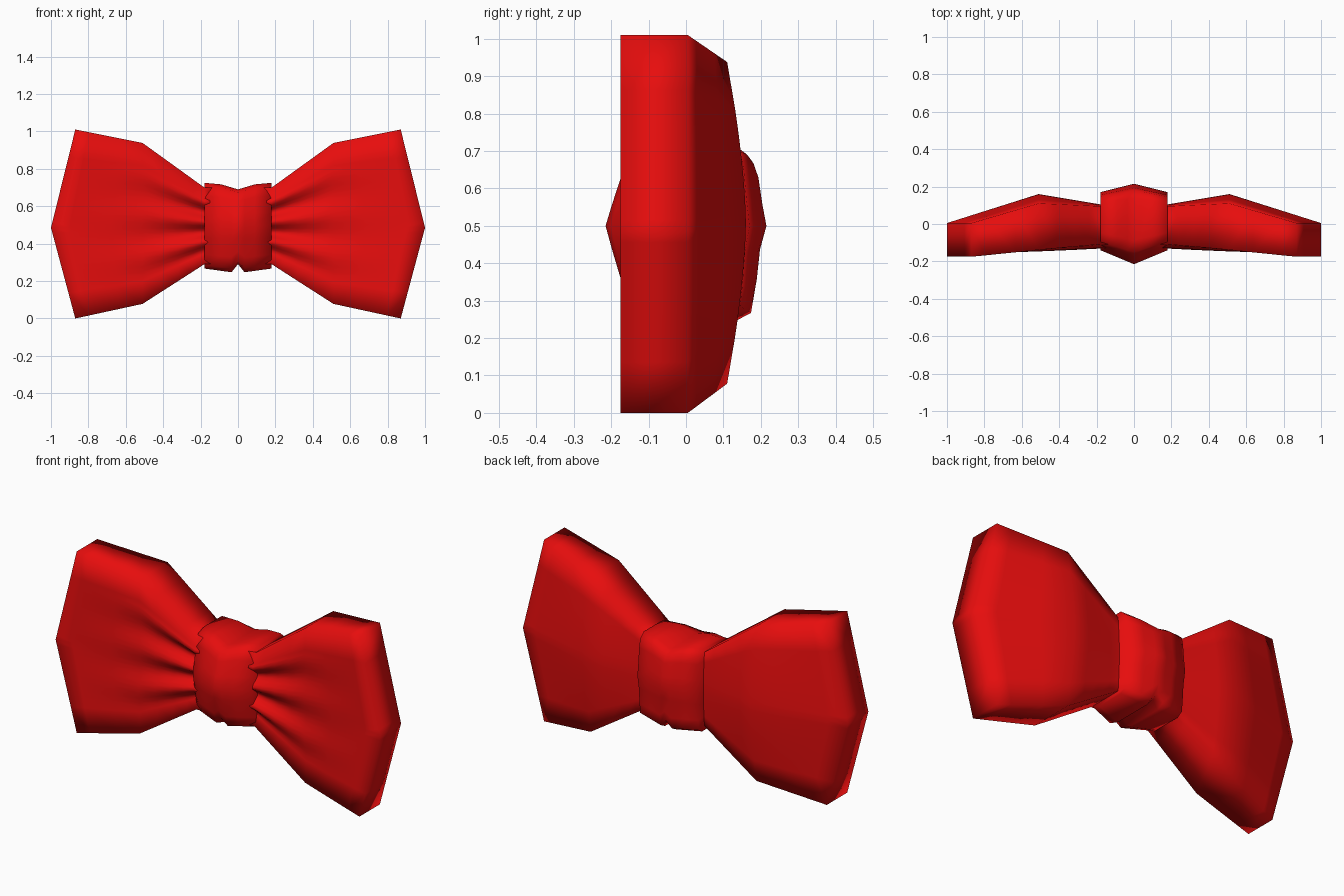
import bpy, bmesh, math

if "Cube" in bpy.data.objects:
    bpy.data.objects.remove(bpy.data.objects["Cube"], do_unlink=True)

red = bpy.data.materials.new("satin_red")
red.use_nodes = True
red.diffuse_color = (0.8, 0.004, 0.004, 1)
bsdf = next(n for n in red.node_tree.nodes if n.type == 'BSDF_PRINCIPLED')
bsdf.inputs["Base Color"].default_value = red.diffuse_color


def lerp(table, x):
    """Piecewise linear lookup in a list of (key, value) pairs."""
    if x <= table[0][0]:
        return table[0][1]
    for (a, p), (b, q) in zip(table, table[1:]):
        if x <= b:
            return p + (q - p) * (x - a) / (b - a)
    return table[-1][1]


def loft(name, rings):
    """Skin a list of closed rings, whose ends are closed by strips of quads."""
    bm = bmesh.new()
    loops = [[bm.verts.new(p) for p in ring] for ring in rings]
    n = len(loops[0])
    for a, b in zip(loops, loops[1:]):
        for i in range(n):
            j = (i + 1) % n
            bm.faces.new((a[i], a[j], b[j], b[i]))
    for cap in (loops[0], loops[-1]):
        for i in range(n // 2 - 1):
            bm.faces.new((cap[i], cap[i + 1], cap[n - 2 - i], cap[n - 1 - i]))
    bmesh.ops.recalc_face_normals(bm, faces=bm.faces[:])
    for face in bm.faces:
        face.smooth = True
    mesh = bpy.data.meshes.new(name)
    bm.to_mesh(mesh)
    bm.free()
    mesh.materials.append(red)
    bpy.context.collection.objects.link(bpy.data.objects.new(name, mesh))


# Wing shape, measured outwards from the knot
HALF_HEIGHT = [(0.18, 0.205), (0.51, 0.43), (1.0, 0.505)]
MIDDLE = [(0.18, 0.495), (0.51, 0.508), (1.0, 0.505)]
FRONT = [(0.18, -0.108), (0.51, -0.138), (0.75, -0.157), (1.0, -0.175)]
BACK = [(0.18, 0.105), (0.51, 0.16), (1.0, 0.005)]
BACK_EDGE = [(0.18, 0.095), (0.51, 0.11), (1.0, 0.005)]
FOLD = [(0.18, 0.024), (0.35, 0.017), (0.68, 0.0)]
# wide panels along the rims, fine ones across the folds
ACROSS = [-1] + [0.72 * i / 12 for i in range(-12, 13)] + [1]


def wing_ring(side, s):
    front, back = [], []
    outer = max(0, (s - 0.51) / 0.49)
    for v in ACROSS:
        # the outer end comes to a shallow point near mid height
        x = s - 0.13 * abs(v) * outer
        z = lerp(MIDDLE, s) + v * lerp(HALF_HEIGHT, s) - 0.02 * (1 - abs(v)) * outer
        crest = math.cos(math.tau * (v - 0.1) / 0.52) * (1 - v ** 4)
        front.append((side * x, lerp(FRONT, s) - lerp(FOLD, s) * crest, z))
        bulge = lerp(BACK, s) - lerp(BACK_EDGE, s)
        back.append((side * x, lerp(BACK, s) - bulge * abs(v) ** 1.6, z))
    return front + back[::-1]


stations = [0.14, 0.18, 0.24, 0.32, 0.41, 0.51, 0.68, 0.9, 1.0]
for name, side in (("left_wing", 1), ("right_wing", -1)):
    loft(name, [wing_ring(side, s) for s in stations])

# Knot: a wide band, swollen at the middle and pinched above and below
TOP = [(0, 0.69), (0.09, 0.717), (0.18, 0.725)]
BOTTOM = [(0, 0.29), (0.035, 0.247), (0.18, 0.267)]
# half sections from bottom to top, as fractions of depth and height
KNOT_FRONT = [(0.4, -1), (0.7, -0.92), (0.81, -0.68), (0.92, -0.3), (1, 0),
              (0.92, 0.3), (0.81, 0.68), (0.7, 0.92), (0.4, 1)]
KNOT_BACK = [(0.65, -1), (0.84, -0.92), (0.88, -0.68), (0.92, -0.3), (1, 0),
             (0.95, 0.3), (0.9, 0.68), (0.84, 0.88), (0.65, 1)]


def knot_ring(x):
    d = abs(x)
    depth, shift = 0.215 - 0.06 * d / 0.18, 0.015 * d / 0.18

    def point(sign, y, z):
        reach = lerp(TOP, d) - 0.5 if z > 0 else 0.5 - lerp(BOTTOM, d)
        return (x, shift + sign * depth * y, 0.5 + reach * z)

    return ([point(-1, y, z) for y, z in KNOT_FRONT]
            + [point(1, y, z) for y, z in KNOT_BACK[::-1]])


half = [0.035, 0.09, 0.18]
loft("knot", [knot_ring(x) for x in [-h for h in half[::-1]] + [0] + half])
